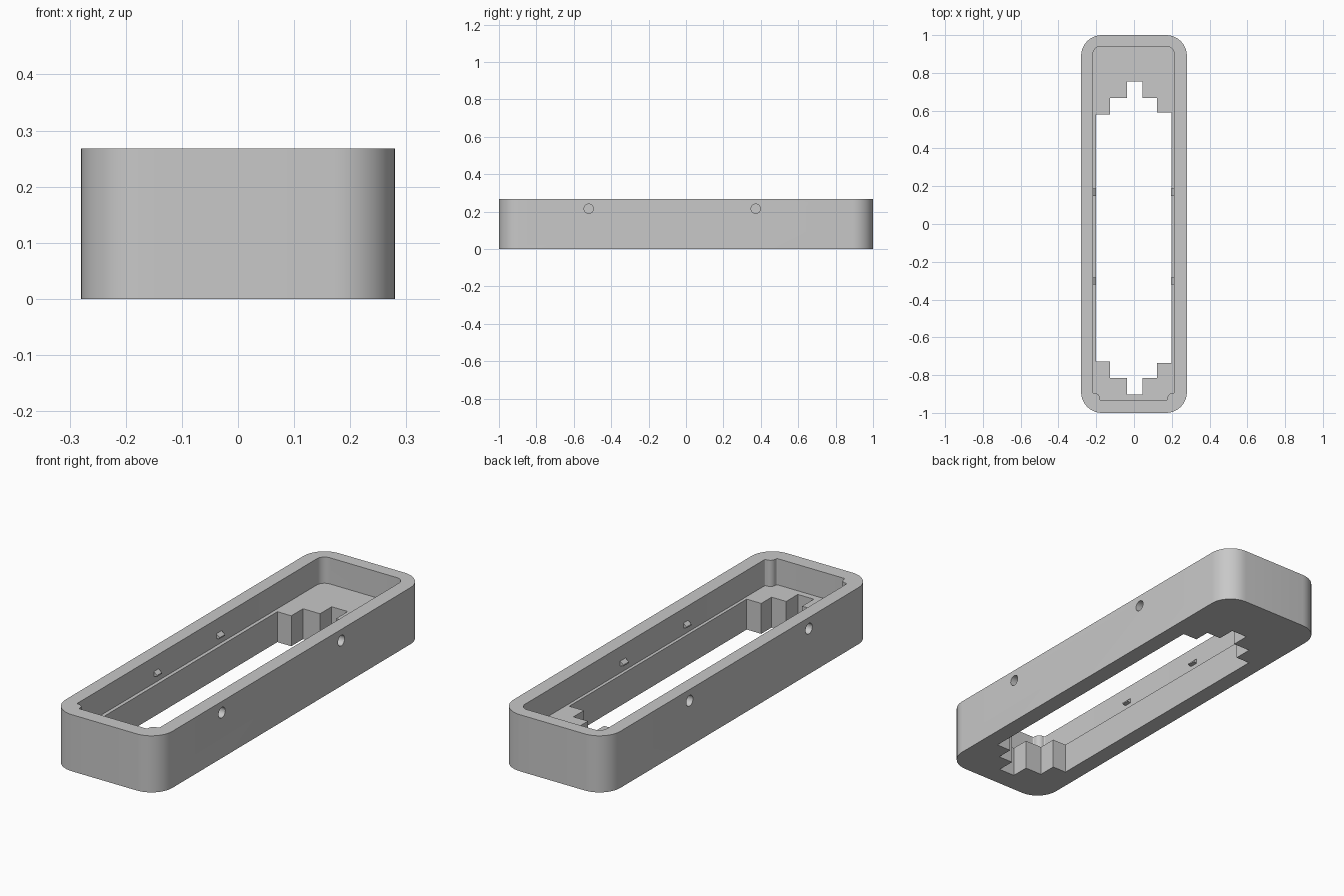
import bpy, bmesh, math
from mathutils import Vector

cube = bpy.data.objects.get("Cube")
if cube:
    bpy.data.objects.remove(cube, do_unlink=True)

grey = bpy.data.materials.new("plain grey")
grey.use_nodes = True
GREY = (0.58, 0.58, 0.58, 1)
grey.diffuse_color = GREY
grey.node_tree.nodes["Principled BSDF"].inputs["Base Color"].default_value = GREY

HEIGHT, FLOOR = 0.268, 0.144


def rounded(corners, steps=12):
    """Fillet the square corners of an outline given as (x, y, radius)."""
    out = []
    for i, (x, y, r) in enumerate(corners):
        p = Vector((x, y))
        if r == 0:
            out.append(p)
            continue
        d1 = (Vector(corners[i - 1][:2]) - p).normalized()
        d2 = (Vector(corners[(i + 1) % len(corners)][:2]) - p).normalized()
        centre = p + r * (d1 + d2)
        for k in range(steps + 1):
            t = math.pi / 2 * k / steps
            out.append(centre - r * (d2 * math.cos(t) + d1 * math.sin(t)))
    return out


def make_object(name, bm):
    bmesh.ops.recalc_face_normals(bm, faces=bm.faces)
    mesh = bpy.data.meshes.new(name)
    bm.to_mesh(mesh)
    bm.free()
    mesh.materials.append(grey)
    obj = bpy.data.objects.new(name, mesh)
    bpy.context.collection.objects.link(obj)
    return obj


def prism(name, points, start, end, axis="Z"):
    """Extrude an outline along z, or an (x, z) outline along y."""
    bm = bmesh.new()
    place = (lambda a, b: (a, b, start)) if axis == "Z" else (lambda a, b: (a, start, b))
    face = bm.faces.new([bm.verts.new(place(a, b)) for a, b in points])
    moved = bmesh.ops.extrude_face_region(bm, geom=[face])["geom"]
    offset = (0, 0, end - start) if axis == "Z" else (0, end - start, 0)
    bmesh.ops.translate(bm, vec=offset, verts=[v for v in moved if isinstance(v, bmesh.types.BMVert)])
    return make_object(name, bm)


def cut(target, cutter):
    cutter.hide_render = True
    mod = target.modifiers.new("cut", "BOOLEAN")
    mod.operation, mod.solver, mod.object = "DIFFERENCE", "EXACT", cutter
    bpy.context.view_layer.objects.active = target
    bpy.ops.object.modifier_apply(modifier=mod.name)
    bpy.data.objects.remove(cutter, do_unlink=True)


# Outer block with rounded vertical corners
R = 0.11
body = prism("tray_body", rounded(
    [(-0.28, -1, R), (0.28, -1, R), (0.28, 1, R), (-0.28, 1, R)]), 0, HEIGHT)

# Upper pocket: rounded at the back, corner posts left standing at the front
L, W, B, F = -0.217, 0.213, 0.94, -0.932
post, r = 0.036, 0.04
pocket = rounded([
    (L, F + post, 0.006), (L + post, F + post, 0.026), (L + post, F, 0.006),
    (W - post, F, 0.006), (W - post, F + post, 0.026), (W, F + post, 0.006),
    (W, B, r), (L, B, r)])
cut(body, prism("pocket_cutter", pocket, FLOOR, HEIGHT + 0.1))

# Opening through the floor, stepped at both ends
back = [(-0.2, 0.58), (-0.127, 0.58), (-0.127, 0.668), (-0.038, 0.668), (-0.038, 0.755),
        (0.046, 0.755), (0.046, 0.668), (0.122, 0.668), (0.122, 0.59), (0.198, 0.59)]
front = [(x, -y - 0.147) for x, y in reversed(back)]
cut(body, prism("opening_cutter", back + front, -0.1, FLOOR + 0.05))

# Blind round holes in the outside of both long walls
for side in (-1, 1):
    for y in (-0.52, 0.373):
        bm = bmesh.new()
        bmesh.ops.create_cone(bm, cap_ends=True, segments=32, radius1=0.025, radius2=0.025, depth=0.1)
        hole = make_object("hole_cutter", bm)
        hole.rotation_euler = (0, math.pi / 2, 0)
        hole.location = (side * 0.29, y, 0.215)
        bpy.context.view_layer.update()
        cut(body, hole)

# Small wedge catches on the inside of both long walls
for side, wall in (("right", L), ("left", W)):
    inward = 0.017 if wall < 0 else -0.017
    for end, y, half in (("front", -0.302, 0.018), ("back", 0.168, 0.02)):
        outline = [(wall - inward * 0.3, 0.176), (wall + inward, 0.18),
                   (wall + inward, 0.186), (wall - inward * 0.3, 0.204)]
        prism(f"{side}_{end}_catch", outline, y - half, y + half, "Y")

# Smooth the curved walls only
bpy.ops.object.select_all(action="DESELECT")
body.select_set(True)
bpy.context.view_layer.objects.active = body
bpy.ops.object.shade_smooth_by_angle(angle=math.radians(30))
